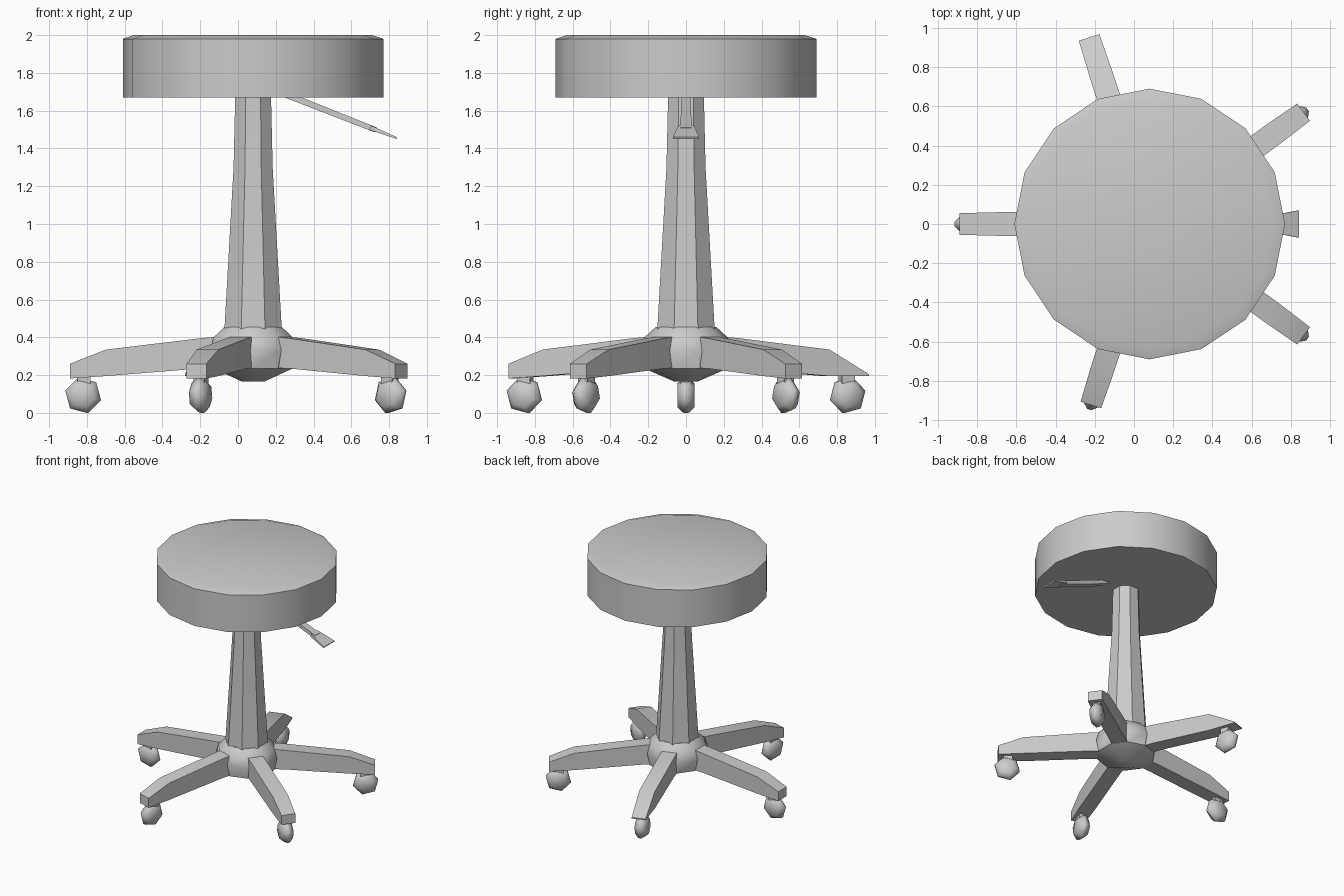
import bpy, bmesh, math
from mathutils import Matrix, Vector

if "Cube" in bpy.data.objects:
    bpy.data.objects.remove(bpy.data.objects["Cube"])

CX = 0.08  # axis of the seat and column

grey = bpy.data.materials.new("plain grey")
grey.use_nodes = True
grey.diffuse_color = (0.6, 0.6, 0.6, 1)
grey.node_tree.nodes["Principled BSDF"].inputs["Base Color"].default_value = (0.6, 0.6, 0.6, 1)


def finish(name, bm, matrix, smooth=None):
    bmesh.ops.recalc_face_normals(bm, faces=bm.faces)
    mesh = bpy.data.meshes.new(name)
    bm.to_mesh(mesh)
    bm.free()
    mesh.materials.append(grey)
    ob = bpy.data.objects.new(name, mesh)
    bpy.context.collection.objects.link(ob)
    ob.matrix_world = matrix
    if smooth:
        bpy.ops.object.select_all(action="DESELECT")
        ob.select_set(True)
        bpy.context.view_layer.objects.active = ob
        bpy.ops.object.shade_smooth_by_angle(angle=math.radians(smooth))
    return ob


def loft(name, rings, matrix, smooth=None):
    """Skin a list of equal-length point rings and cap both ends."""
    bm = bmesh.new()
    loops = [[bm.verts.new(p) for p in ring] for ring in rings]
    n = len(loops[0])
    for a, b in zip(loops, loops[1:]):
        for i in range(n):
            j = (i + 1) % n
            bm.faces.new((a[i], a[j], b[j], b[i]))
    bm.faces.new(loops[0])
    bm.faces.new(loops[-1])
    return finish(name, bm, matrix, smooth)


def turned(name, profile, sides, matrix, turn=0.0, smooth=None):
    """Revolve (radius, height) pairs about z."""
    def ring(r, z):
        angles = [turn + math.tau * i / sides for i in range(sides)]
        return [(r * math.cos(a), r * math.sin(a), z) for a in angles]
    return loft(name, [ring(r, z) for r, z in profile], matrix, smooth)


def beam(name, stations, matrix, smooth=None):
    """Box section along x; each station is (x, half width, bottom, top)."""
    rings = [[(x, -w, b), (x, w, b), (x, w, t), (x, -w, t)] for x, w, b, t in stations]
    return loft(name, rings, matrix, smooth)


axis = Matrix.Translation((CX, 0, 0))

# Seat, column and hub
turned("seat", [(0.69, 1.67), (0.69, 1.98), (0.63, 2.0)], 16, axis, smooth=30)
turned("column", [(0.165, 0.43), (0.112, 1.3), (0.102, 1.7)], 8, axis, math.pi / 8, 30)
turned("hub", [(0.06, 0.165), (0.22, 0.235), (0.24, 0.33), (0.22, 0.40), (0.16, 0.455)],
       10, axis, math.pi / 10, 35)

# Five legs with castors; the back one ends in a sharp wedge
for i in range(5):
    angle = math.radians(36 + 72 * i)
    spoke = axis @ Matrix.Rotation(angle, 4, "Z")
    stations = [(0.12, 0.06, 0.24, 0.41), (0.28, 0.06, 0.235, 0.395), (0.78, 0.06, 0.195, 0.335)]
    if i == 1:
        stations.append((1.0, 0.055, 0.195, 0.205))
    else:
        stations.append((0.97, 0.055, 0.182, 0.26))
    beam(f"leg_{i + 1}", stations, spoke, 25)

    # Faceted wheel turning about the sideways axis
    hub = spoke @ Matrix.Translation((0.9, 0, 0.093)) @ Matrix.Rotation(math.pi / 2, 4, "X")
    turned(f"castor_wheel_{i + 1}", [(0.065, -0.045), (0.098, -0.012), (0.098, 0.012), (0.065, 0.045)],
           6, hub, math.pi / 12, 50)
    beam(f"castor_stem_{i + 1}", [(0.86, 0.03, 0.1, 0.21), (0.93, 0.03, 0.1, 0.21)], spoke)

# Height lever: rod and flared paddle, both on the same slope
start, end = Vector((0.2, 0, 1.705)), Vector((0.84, 0, 1.455))
slope = end - start
tilt = Matrix.Translation(start) @ Matrix.Rotation(math.atan2(-slope.z, slope.x), 4, "Y")
length = slope.length
beam("lever_rod", [(0, 0.022, -0.016, 0.018), (length - 0.12, 0.03, -0.014, 0.014)], tilt)
beam("lever_paddle", [(length - 0.15, 0.042, -0.012, 0.012), (length, 0.07, -0.005, 0.005)], tilt)
